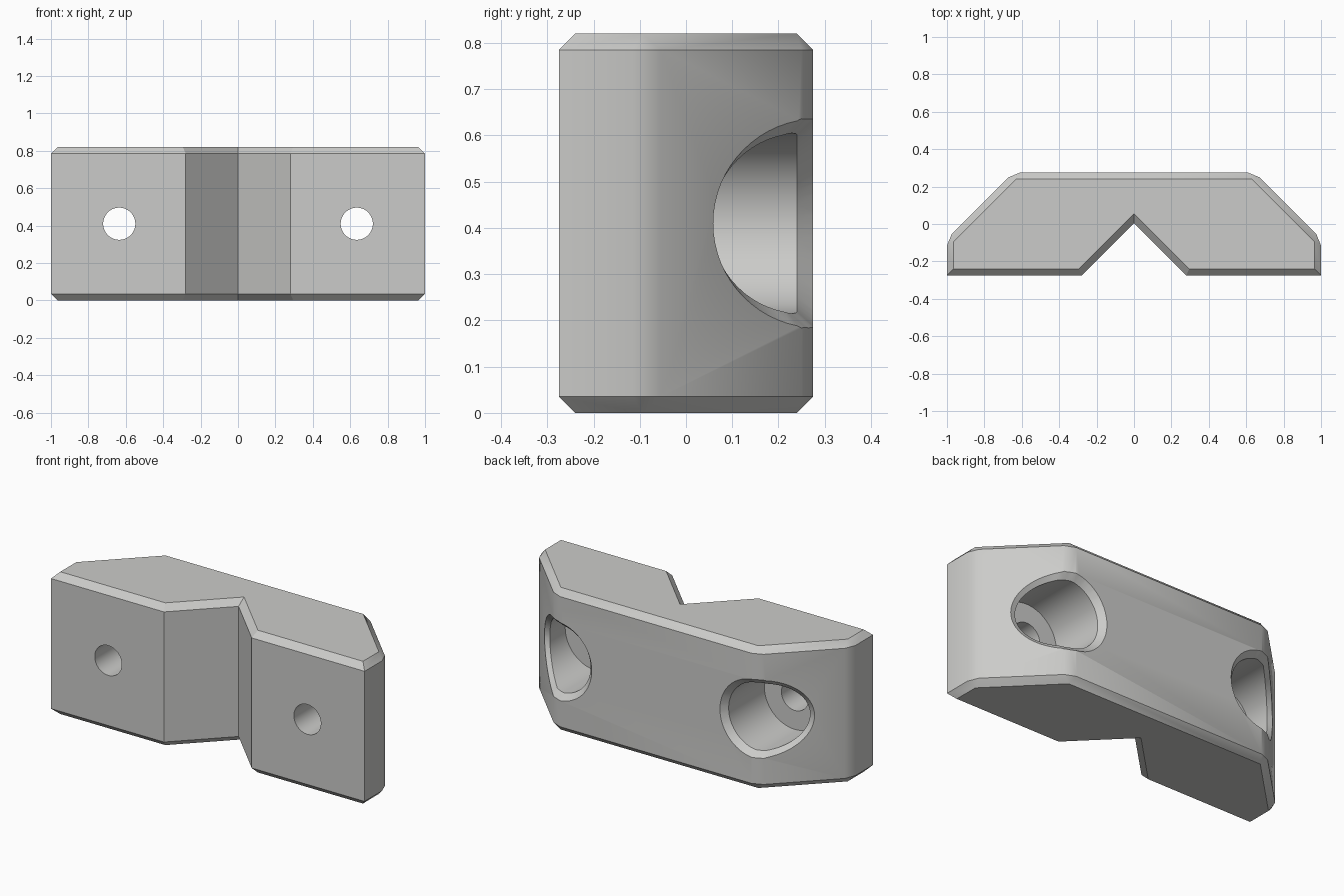
import bpy, bmesh, math

if "Cube" in bpy.data.objects:
    bpy.data.objects.remove(bpy.data.objects["Cube"])

H, C = 0.82, 0.035          # block height, edge chamfer
HOLE_X, HOLE_Z = 0.635, 0.41
SEG = 64

grey = bpy.data.materials.new("light_grey")
grey.diffuse_color = (0.6, 0.6, 0.585, 1)
grey.use_nodes = True
grey.node_tree.nodes["Principled BSDF"].inputs["Base Color"].default_value = grey.diffuse_color


def make_object(name, bm):
    bmesh.ops.recalc_face_normals(bm, faces=bm.faces)
    mesh = bpy.data.meshes.new(name)
    bm.to_mesh(mesh)
    bm.free()
    mesh.materials.append(grey)
    obj = bpy.data.objects.new(name, mesh)
    bpy.context.collection.objects.link(obj)
    return obj


def bridge(bm, a, b):
    n = len(a)
    for i in range(n):
        j = (i + 1) % n
        quad = list(dict.fromkeys((a[i], a[j], b[j], b[i])))
        bm.faces.new(quad)


# Block outline, right half: (outer point, matching point on the inset cap)
half = [((0.28, -0.275), (0.295, -0.24)),
        ((1.0, -0.275), (0.965, -0.24)),
        ((1.0, -0.115), (0.965, -0.095)),
        ((0.975, -0.055), (0.965, -0.095)),
        ((0.67, 0.25), (0.63, 0.24)),
        ((0.61, 0.275), (0.63, 0.24))]
mirrored = [((-o[0], o[1]), (-i[0], i[1])) for o, i in reversed(half)]
outline = [((0, 0.005), (0, 0.055))] + half + mirrored


def block():
    bm = bmesh.new()
    walls, caps = [], []
    for z_wall, z_cap in ((C, 0), (H - C, H)):
        shared = {}
        wall = [bm.verts.new((*o, z_wall)) for o, _ in outline]
        cap = []
        for _, i in outline:
            if i not in shared:
                shared[i] = bm.verts.new((*i, z_cap))
            cap.append(shared[i])
        bridge(bm, wall, cap)
        bm.faces.new(list(dict.fromkeys(cap)))
        walls.append(wall)
    bridge(bm, *walls)
    return make_object("corner_block", bm)


def back_surface(x):
    x = abs(x)
    return min(0.275, 0.275 - (x - 0.61) * 0.417, 0.92 - x)


# Stepped bore whose flared rim follows the back faces
def bore_cutter(side):
    bm = bmesh.new()
    steps = [(0.086, -0.5, False), (0.086, -0.085, False),
             (0.195, -0.085, False), (0.195, -C, True),
             (0.235, 0.01, True), (0.235, 0.6, False)]
    rings = []
    for r, y, follow in steps:
        ring = []
        for k in range(SEG):
            a = 2 * math.pi * k / SEG
            x = side * HOLE_X + r * math.cos(a)
            yy = y + back_surface(x) if follow else y
            ring.append(bm.verts.new((x, yy, HOLE_Z + r * math.sin(a))))
        rings.append(ring)
    for a, b in zip(rings, rings[1:]):
        bridge(bm, a, b)
    bm.faces.new(rings[0])
    bm.faces.new(rings[-1])
    bmesh.ops.triangulate(bm, faces=[f for f in bm.faces if len(f.verts) == 4])
    cutter = make_object("bore_cutter", bm)
    cutter.hide_render = True
    return cutter


body = block()
bpy.context.view_layer.objects.active = body
body.select_set(True)
for side in (-1, 1):
    cutter = bore_cutter(side)
    mod = body.modifiers.new("bore", 'BOOLEAN')
    mod.operation = 'DIFFERENCE'
    mod.solver = 'EXACT'
    mod.object = cutter
    bpy.ops.object.modifier_apply(modifier=mod.name)
    bpy.data.objects.remove(cutter)

bpy.ops.object.shade_smooth_by_angle(angle=math.radians(30))
